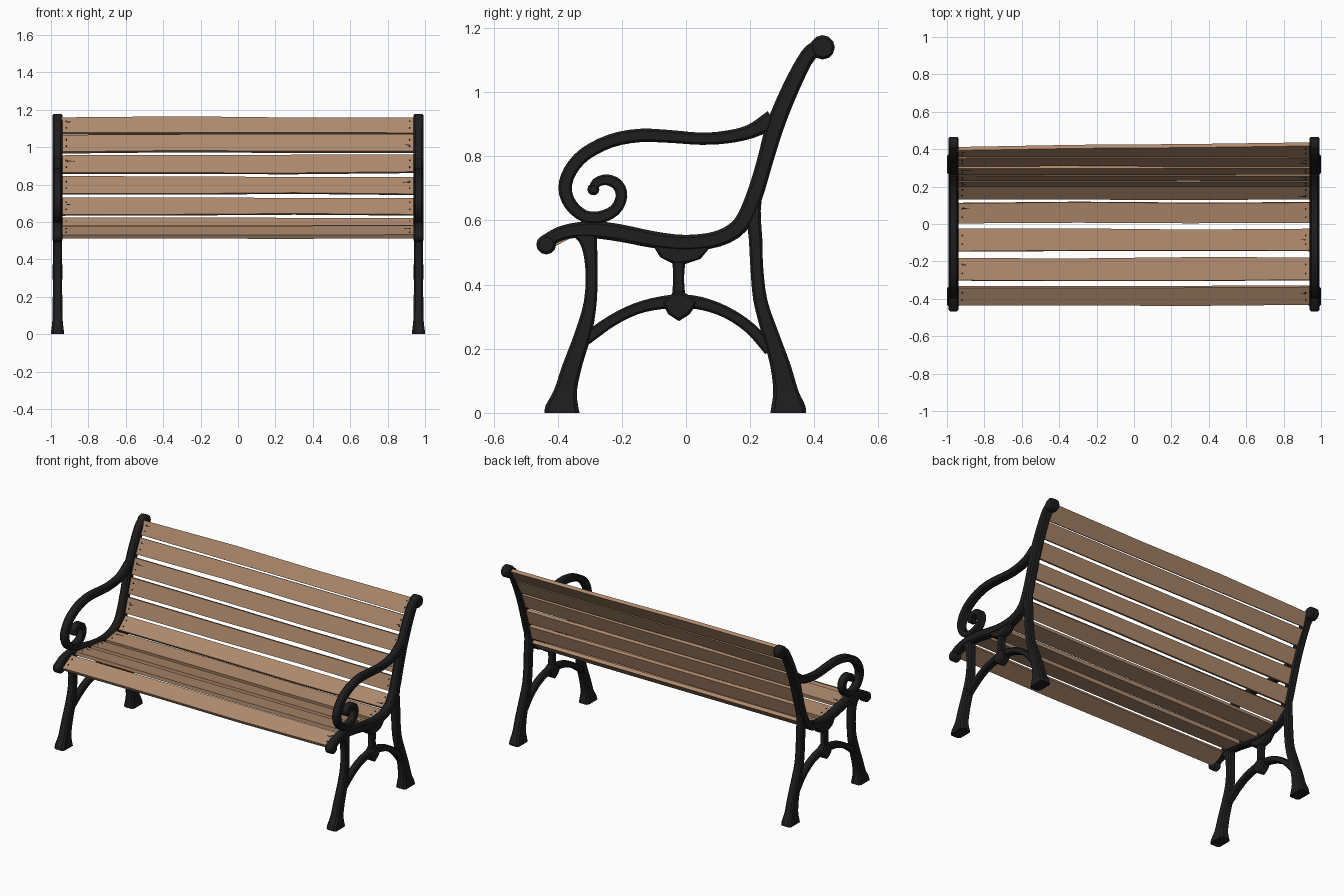
import bpy, bmesh, math, random
from mathutils import Vector

if "Cube" in bpy.data.objects:
    bpy.data.objects.remove(bpy.data.objects["Cube"])

random.seed(4)


def material(name, rgb):
    m = bpy.data.materials.new(name)
    m.diffuse_color = (*rgb, 1)
    m.use_nodes = True
    m.node_tree.nodes["Principled BSDF"].inputs["Base Color"].default_value = m.diffuse_color
    return m


IRON = material("black_iron", (0.013, 0.013, 0.013))
WOOD = material("tan_wood", (0.42, 0.25, 0.15))


def finish(bm, name, mat, angle=35):
    bmesh.ops.recalc_face_normals(bm, faces=bm.faces)
    me = bpy.data.meshes.new(name)
    bm.to_mesh(me)
    bm.free()
    ob = bpy.data.objects.new(name, me)
    me.materials.append(mat)
    bpy.context.collection.objects.link(ob)
    bpy.ops.object.select_all(action='DESELECT')
    ob.select_set(True)
    bpy.context.view_layer.objects.active = ob
    bpy.ops.object.shade_smooth_by_angle(angle=math.radians(angle))
    return ob


def smooth_path(pts, steps=3):
    """Catmull-Rom through (y, z, half_width, half_depth) points."""
    p = [Vector(q) for q in pts]
    p = [2 * p[0] - p[1]] + p + [2 * p[-1] - p[-2]]
    out = []
    for i in range(1, len(p) - 2):
        a, b, c, d = p[i - 1:i + 3]
        for k in range(steps):
            t = k / steps
            out.append(0.5 * (2 * b + (c - a) * t + (2 * a - 5 * b + 4 * c - d) * t ** 2
                              + (3 * b - a - 3 * c + d) * t ** 3))
    return out + [p[-2]]


def iron_bar(name, x, pts, level=False, depth=0.026):
    """Chamfered bar swept along a path in the side plane."""
    path = smooth_path([(*q, depth) if len(q) == 3 else q for q in pts])
    bm = bmesh.new()
    rings = []
    for i, q in enumerate(path):
        t = path[min(i + 1, len(path) - 1)] - path[max(i - 1, 0)]
        n = Vector((1, 0)) if level else Vector((-t[1], t[0])).normalized()
        w, d = q[2], q[3]
        c = 0.35 * min(w, d)
        sec = [(w, d - c), (w - c, d), (c - w, d), (-w, d - c),
               (-w, c - d), (c - w, -d), (w - c, -d), (w, c - d)]
        rings.append([bm.verts.new((x + e, q[0] + n.x * u, q[1] + n.y * u)) for u, e in sec])
    for a, b in zip(rings, rings[1:]):
        for k in range(8):
            bm.faces.new((a[k], a[(k + 1) % 8], b[(k + 1) % 8], b[k]))
    bm.faces.new(rings[0])
    bm.faces.new(rings[-1])
    return finish(bm, name, IRON)


def iron_plate(name, x, outline, depth, chamfer=0.008):
    """Side-plane outline given thickness and softened rims."""
    bm = bmesh.new()
    cy = sum(p[0] for p in outline) / len(outline)
    cz = sum(p[1] for p in outline) / len(outline)
    rings = []
    for e, inset in ((-depth, 1), (chamfer - depth, 0), (depth - chamfer, 0), (depth, 1)):
        ring = []
        for y, z in outline:
            v = Vector((y - cy, z - cz))
            v *= 1 - inset * chamfer / v.length
            ring.append(bm.verts.new((x + e, cy + v.x, cz + v.y)))
        rings.append(ring)
    n = len(outline)
    for a, b in zip(rings, rings[1:]):
        for k in range(n):
            bm.faces.new((a[k], a[(k + 1) % n], b[(k + 1) % n], b[k]))
    bm.faces.new(rings[0])
    bm.faces.new(rings[-1])
    return finish(bm, name, IRON)


def disc(cy, cz, r, n=12):
    return [(cy + r * math.cos(2 * math.pi * k / n), cz + r * math.sin(2 * math.pi * k / n))
            for k in range(n)]


rail = [(-0.435, 0.535, 0.022), (-0.395, 0.558, 0.022), (-0.34, 0.57, 0.024), (-0.28, 0.571, 0.027),
        (-0.2, 0.56, 0.027), (-0.1, 0.54, 0.026), (0, 0.53, 0.025), (0.1, 0.543, 0.025),
        (0.169, 0.585, 0.026), (0.21, 0.667, 0.026), (0.244, 0.777, 0.025), (0.275, 0.886, 0.028),
        (0.312, 0.98, 0.027), (0.356, 1.073, 0.025), (0.39, 1.127, 0.023), (0.425, 1.145, 0.022)]
arm = [(0.27, 0.915, 0.03), (0.2, 0.877, 0.022), (0.125, 0.86, 0.02), (0.045, 0.855, 0.019),
       (-0.05, 0.862, 0.02), (-0.145, 0.865, 0.021), (-0.235, 0.848, 0.021), (-0.315, 0.807, 0.021),
       (-0.361, 0.755, 0.021), (-0.377, 0.7, 0.021), (-0.36, 0.65, 0.02), (-0.318, 0.614, 0.019),
       (-0.27, 0.61, 0.019), (-0.222, 0.632, 0.018), (-0.201, 0.675, 0.018), (-0.213, 0.711, 0.018),
       (-0.247, 0.727, 0.017), (-0.28, 0.717, 0.015), (-0.29, 0.69, 0.015)]
# legs: y, z, half width, half depth
front_leg = [(-0.315, 0.555, 0.038, 0.024), (-0.302, 0.52, 0.025, 0.024), (-0.295, 0.45, 0.019, 0.024),
             (-0.298, 0.35, 0.02, 0.024), (-0.32, 0.25, 0.027, 0.025), (-0.354, 0.15, 0.031, 0.026),
             (-0.376, 0.07, 0.036, 0.028), (-0.387, 0.025, 0.05, 0.033), (-0.387, 0, 0.055, 0.036)]
back_leg = [(0.227, 0.71, 0.016, 0.024), (0.211, 0.63, 0.022, 0.024), (0.217, 0.54, 0.021, 0.024),
            (0.221, 0.45, 0.02, 0.024), (0.232, 0.35, 0.022, 0.024), (0.262, 0.25, 0.027, 0.025),
            (0.294, 0.15, 0.032, 0.026), (0.311, 0.07, 0.039, 0.028), (0.319, 0.025, 0.052, 0.033),
            (0.319, 0, 0.056, 0.036)]
arch = [(-0.312, 0.23, 0.019), (-0.235, 0.285, 0.018), (-0.155, 0.325, 0.018), (-0.08, 0.343, 0.02),
        (-0.02, 0.347, 0.022), (0.045, 0.342, 0.02), (0.125, 0.314, 0.018), (0.2, 0.264, 0.018),
        (0.262, 0.195, 0.019)]
boss = [(-0.075, 0.345), (-0.045, 0.37), (-0.02, 0.38), (0.005, 0.37), (0.035, 0.345),
        (0.012, 0.308), (-0.022, 0.286), (-0.056, 0.308)]
cup = [(-0.105, 0.525), (-0.08, 0.485), (-0.04, 0.465), (0.0, 0.465), (0.045, 0.48), (0.08, 0.522)]

# cast iron ends
for side, x in (("left", -0.965), ("right", 0.965)):
    iron_bar(side + "_seat_and_back_rail", x, rail)
    iron_bar(side + "_scrolled_arm", x, arm, depth=0.024)
    iron_bar(side + "_front_leg", x, front_leg, level=True)
    iron_bar(side + "_back_leg", x, back_leg, level=True)
    iron_bar(side + "_leg_arch", x, arch, depth=0.021)
    iron_bar(side + "_stem", x, [(-0.022, 0.48, 0.021), (-0.023, 0.42, 0.017), (-0.023, 0.36, 0.021)],
             level=True, depth=0.02)
    iron_plate(side + "_arch_boss", x, boss, 0.026)
    iron_plate(side + "_stem_cup", x, cup, 0.023)
    iron_plate(side + "_front_curl", x, disc(-0.436, 0.525, 0.031), 0.027)
    iron_plate(side + "_top_knob", x, disc(0.426, 1.14, 0.038), 0.028)
    iron_plate(side + "_arm_curl", x, disc(-0.289, 0.697, 0.019, 10), 0.025)

# slats: lower/front edge (y, z) then upper/back edge (y, z)
slats = [(-0.43, 0.521, -0.335, 0.57), (-0.302, 0.572, -0.182, 0.557), (-0.145, 0.552, -0.028, 0.535),
         (0.005, 0.532, 0.115, 0.548), (0.137, 0.552, 0.21, 0.615), (0.208, 0.638, 0.236, 0.728),
         (0.241, 0.75, 0.268, 0.84), (0.274, 0.862, 0.308, 0.954), (0.318, 0.974, 0.362, 1.062),
         (0.368, 1.074, 0.416, 1.156)]
HALF = 0.011
for i, (y0, z0, y1, z1) in enumerate(slats):
    a, b = Vector((0, y0, z0)), Vector((0, y1, z1))
    along = (b - a).normalized()
    normal = Vector((1, 0, 0)).cross(along)
    bm = bmesh.new()
    rings = []
    # slightly uneven sawn edges, the top board a little twisted
    for x in (-0.945, -0.3, 0.3, 0.945):
        lo = a + along * random.uniform(-0.004, 0.004) + Vector((x, 0, 0))
        hi = b + along * random.uniform(-0.004, 0.004) + Vector((x, 0, 0))
        if i == 9:
            hi.y += 0.013 * x
        rings.append([bm.verts.new(p + normal * s) for p, s in
                      ((lo, -HALF), (hi, -HALF), (hi, HALF), (lo, HALF))])
    for r, s in zip(rings, rings[1:]):
        for k in range(4):
            bm.faces.new((r[k], r[(k + 1) % 4], s[(k + 1) % 4], s[k]))
    bm.faces.new(rings[0])
    bm.faces.new(rings[-1])
    finish(bm, ("seat_slat_%d" if i < 5 else "back_slat_%d") % (i + 1), WOOD, 20)

    # nail heads and short end splits on the sitting face
    bm = bmesh.new()
    for x in (-0.918, 0.918):
        twist = Vector((0, 0.013 * x, 0)) if i == 9 else Vector()
        for t in (0.3, 0.7):
            c = a.lerp(b + twist, t) + Vector((x, 0, 0)) + normal * (HALF + 0.002)
            ring = [c + Vector((0.005 * math.cos(k * math.pi / 3), 0, 0))
                    + along * 0.005 * math.sin(k * math.pi / 3) for k in range(6)]
            bm.faces.new([bm.verts.new(p) for p in ring])
        if (i % 2 == 0) == (x > 0):
            c = a.lerp(b + twist, random.uniform(0.2, 0.8)) + Vector((x, 0, 0)) + normal * (HALF + 0.001)
            inward = Vector((-math.copysign(random.uniform(0.02, 0.05), x), 0, 0))
            bm.faces.new([bm.verts.new(p) for p in (c + along * 0.004, c - along * 0.004, c + inward)])
    ext = bmesh.ops.extrude_face_region(bm, geom=bm.faces[:])
    bmesh.ops.translate(bm, vec=-normal * 0.004,
                        verts=[g for g in ext["geom"] if isinstance(g, bmesh.types.BMVert)])
    finish(bm, "slat_nails_%d" % (i + 1), IRON)
